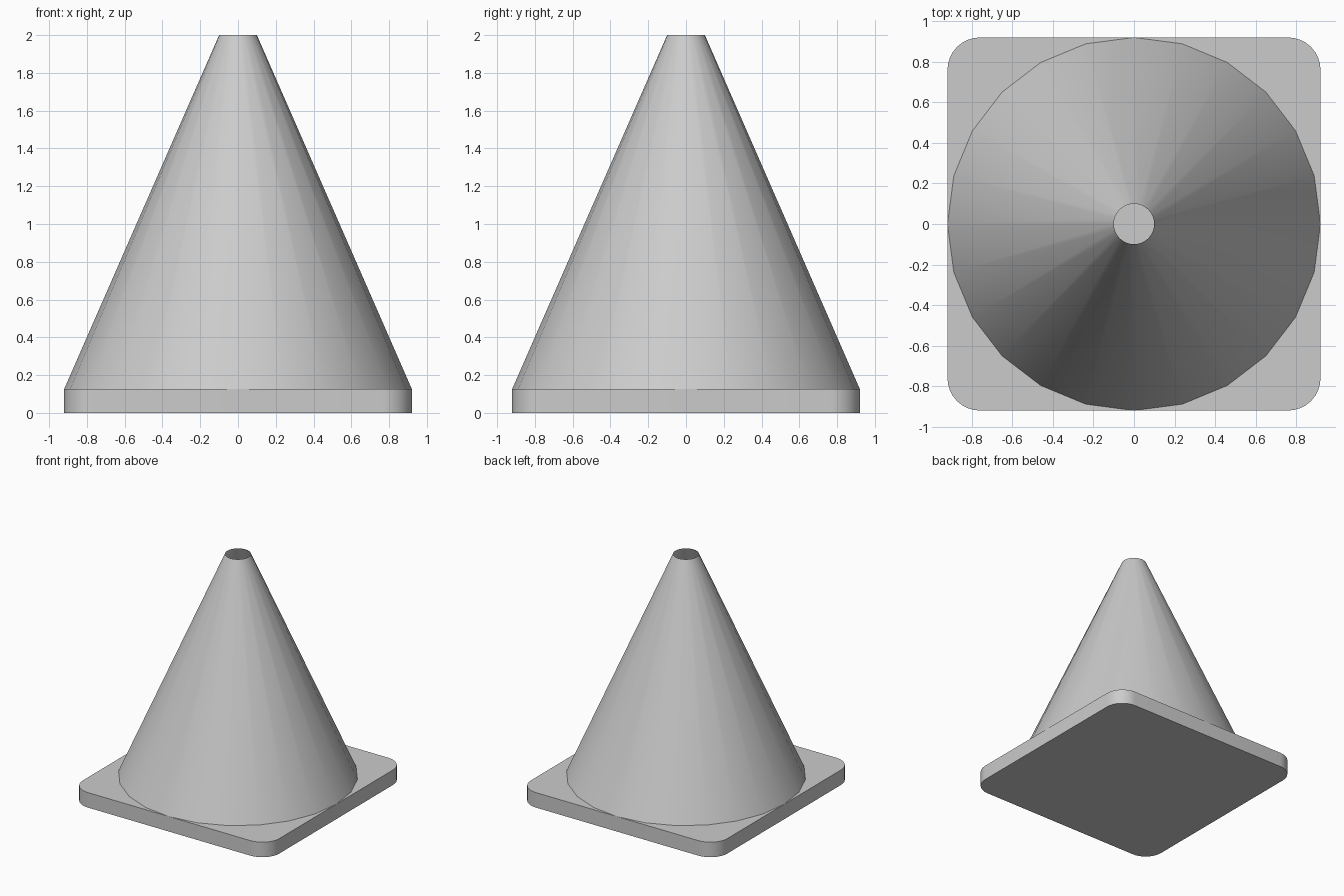
import bpy, bmesh, math

cube = bpy.data.objects.get("Cube")
if cube:
    bpy.data.objects.remove(cube, do_unlink=True)

HALF, BASE_H, TOP_Z = 0.92, 0.127, 2.0
CORNER, TOP_R, SIDES = 0.16, 0.1, 24

grey = bpy.data.materials.new("plain grey")
grey.use_nodes = True
grey.diffuse_color = (0.6, 0.6, 0.6, 1)
grey.node_tree.nodes["Principled BSDF"].inputs["Base Color"].default_value = (0.6, 0.6, 0.6, 1)


def finish(bm, name, angle):
    mesh = bpy.data.meshes.new(name)
    bm.to_mesh(mesh)
    bm.free()
    obj = bpy.data.objects.new(name, mesh)
    bpy.context.collection.objects.link(obj)
    mesh.materials.append(grey)
    bpy.ops.object.select_all(action='DESELECT')
    obj.select_set(True)
    bpy.context.view_layer.objects.active = obj
    bpy.ops.object.shade_smooth_by_angle(angle=math.radians(angle))
    return obj


# Square base plate with rounded upright corners
bm = bmesh.new()
bmesh.ops.create_cube(bm, size=1)
for v in bm.verts:
    v.co = (v.co.x * 2 * HALF, v.co.y * 2 * HALF, (v.co.z + 0.5) * BASE_H)
upright = [e for e in bm.edges if abs(e.verts[0].co.z - e.verts[1].co.z) > BASE_H / 2]
bmesh.ops.bevel(bm, geom=upright, offset=CORNER, segments=8, profile=0.5, affect='EDGES')
finish(bm, "base_plate", 30)

# Hollow cone wall, open at the top
bm = bmesh.new()
bmesh.ops.create_cone(bm, cap_ends=False, segments=SIDES, radius1=HALF, radius2=TOP_R,
                      depth=TOP_Z - BASE_H)
bmesh.ops.translate(bm, verts=bm.verts, vec=(0, 0, (TOP_Z + BASE_H) / 2))
finish(bm, "cone_wall", 30)
